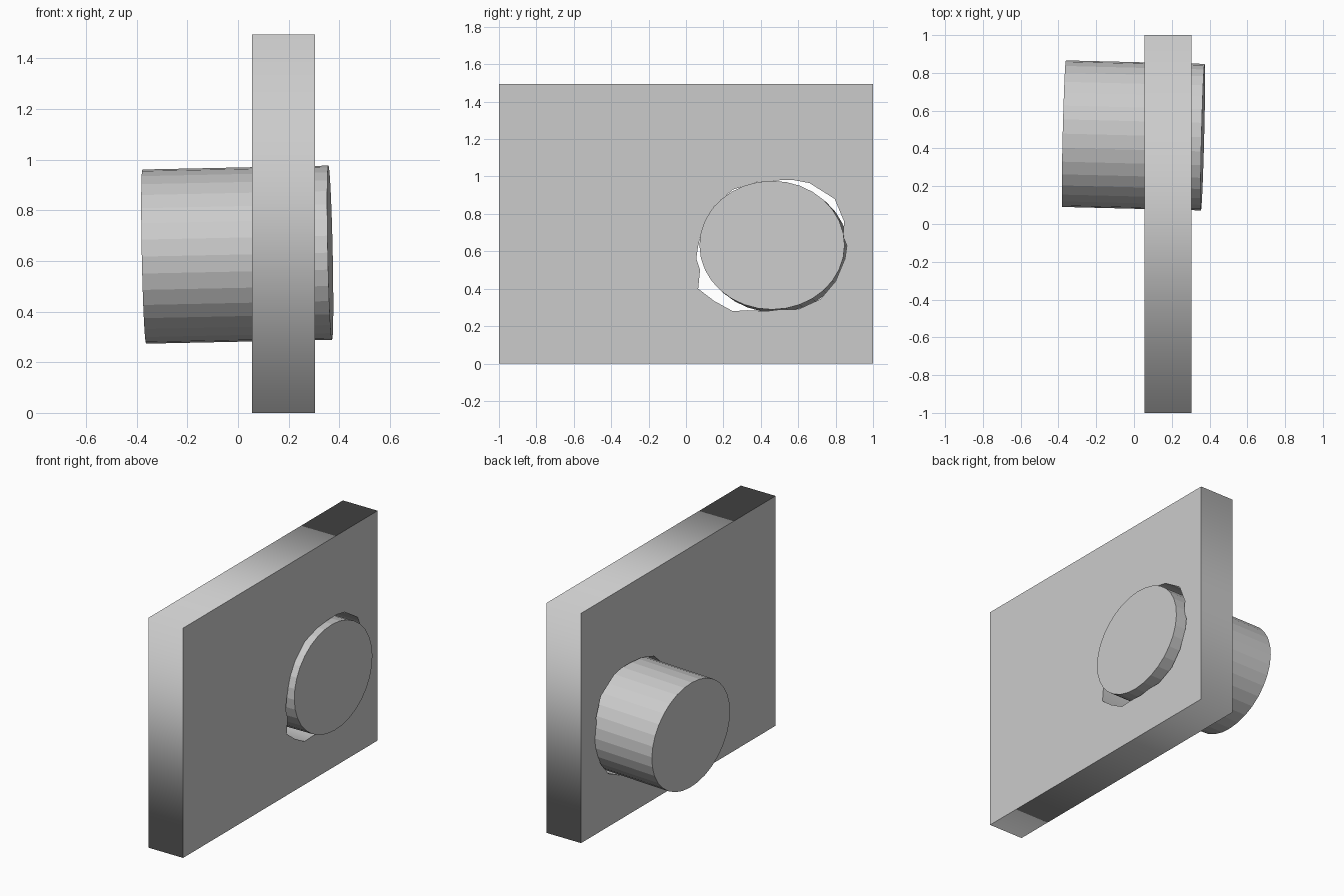
import bpy
import bmesh
import math
from mathutils import Matrix, Vector

if "Cube" in bpy.data.objects:
    bpy.data.objects.remove(bpy.data.objects["Cube"])

# Upright panel: rectangle with a rough hole, extruded through its thickness
outline = [(-1, 0), (1, 0), (1, 1.495), (-1, 1.495)]
hole = [(0.055, 0.56), (0.075, 0.50), (0.065, 0.40), (0.15, 0.335), (0.25, 0.28),
        (0.33, 0.285), (0.43, 0.28), (0.51, 0.29), (0.60, 0.29), (0.72, 0.345),
        (0.80, 0.44), (0.85, 0.56), (0.86, 0.63), (0.84, 0.68), (0.845, 0.76),
        (0.795, 0.88), (0.66, 0.965), (0.58, 0.98), (0.50, 0.98), (0.38, 0.97),
        (0.25, 0.93), (0.15, 0.84), (0.09, 0.73), (0.065, 0.63)]
curve = bpy.data.curves.new("panel", 'CURVE')
curve.dimensions = '2D'
curve.fill_mode = 'BOTH'
curve.extrude = 0.125
for pts in (outline, hole):
    spline = curve.splines.new('POLY')
    spline.points.add(len(pts) - 1)
    for p, (y, z) in zip(spline.points, pts):
        p.co = (y, z, 0, 1)
    spline.use_cyclic_u = True
panel = bpy.data.objects.new("panel", curve)
panel.location.x = 0.18
panel.rotation_euler = (math.pi / 2, 0, math.pi / 2)
bpy.context.collection.objects.link(panel)
bpy.context.view_layer.objects.active = panel
panel.select_set(True)
bpy.ops.object.convert(target='MESH')

# Plug: slightly tilted oval cylinder pushed through the hole
bm = bmesh.new()
bmesh.ops.create_cone(bm, cap_ends=True, segments=32, radius1=1, radius2=1,
                      depth=0.735, matrix=Matrix.Rotation(math.pi / 2, 4, 'Y'))
tilt = Matrix.Rotation(-0.025, 4, 'Z') @ Matrix.Rotation(-0.021, 4, 'Y')
size = Matrix.Diagonal(Vector((1, 0.388, 0.344, 1)))
bm.transform(Matrix.Translation((-0.003, 0.469, 0.625)) @ tilt @ size)
mesh = bpy.data.meshes.new("plug")
bm.to_mesh(mesh)
bm.free()
bpy.context.collection.objects.link(bpy.data.objects.new("plug", mesh))
